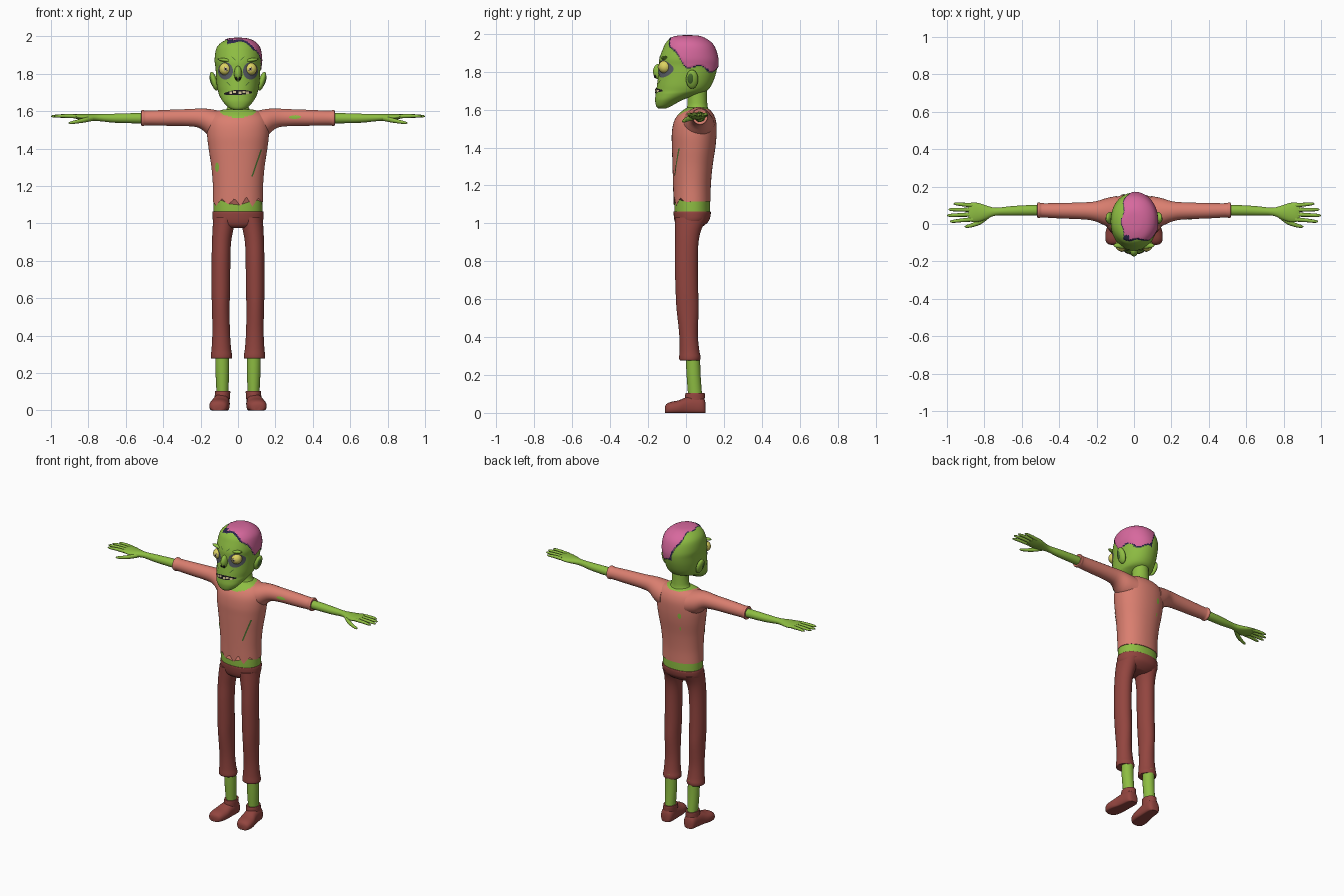
import bpy, bmesh, math
from mathutils import Vector
from mathutils.bvhtree import BVHTree


def material(name, *rgb):
    m = bpy.data.materials.new(name)
    m.diffuse_color = (*rgb, 1)
    return m


SKIN = material("green skin", 0.27, 0.51, 0.055)
SHIRT = material("salmon sweater", 0.70, 0.21, 0.16)
PANTS = material("maroon cloth", 0.29, 0.06, 0.05)
BRAIN = material("pink brain", 0.68, 0.14, 0.34)
NAVY = material("dark navy", 0.025, 0.02, 0.07)
YELLOW = material("eye yellow", 0.72, 0.65, 0.12)
BLACK = material("near black", 0.012, 0.01, 0.012)
TEETH = material("tooth cream", 0.66, 0.56, 0.30)
SHADE = material("eye socket grey", 0.10, 0.11, 0.13)
DARK = material("dark green", 0.07, 0.16, 0.03)


def finish(name, bm, mats, mirror=False, rule=None):
    bmesh.ops.recalc_face_normals(bm, faces=bm.faces)
    me = bpy.data.meshes.new(name)
    for m in mats:
        me.materials.append(m)
    for f in bm.faces:
        f.smooth = True
        if rule:
            f.material_index = rule(f.calc_center_median())
    bm.to_mesh(me)
    bm.free()
    me.set_sharp_from_angle(angle=math.radians(50))
    ob = bpy.data.objects.new(name, me)
    bpy.context.collection.objects.link(ob)
    if mirror:
        ob.modifiers.new("mirror", 'MIRROR').use_mirror_merge = False
    return ob


def smooth_rows(rows, sub):
    """Catmull-Rom interpolation between cross-sections."""
    out = []
    for i in range(len(rows) - 1):
        a, b, c, d = (rows[max(i - 1, 0)], rows[i], rows[i + 1],
                      rows[min(i + 2, len(rows) - 1)])
        for k in range(sub):
            t = k / sub
            out.append([0.5 * (2*q + (r - p)*t + (2*p - 5*q + 4*r - s)*t*t
                               + (3*q - p - 3*r + s)*t**3)
                        for p, q, r, s in zip(a, b, c, d)])
    return out + [list(rows[-1])]


def loft(name, rows, mats, axis='z', seg=32, sub=3, power=2.0, mirror=False,
         rule=None, warp=None, caps=True):
    """Rows are (position, centre1, centre2, radius1, radius2) along an axis."""
    bm = bmesh.new()
    rings = []
    for t, c1, c2, r1, r2 in smooth_rows(rows, sub):
        ring = []
        for k in range(seg):
            a = 2 * math.pi * k / seg
            c, s = math.cos(a), math.sin(a)
            p = c1 + r1 * math.copysign(abs(c) ** (2 / power), c)
            q = c2 + r2 * math.copysign(abs(s) ** (2 / power), s)
            co = Vector({'x': (t, p, q), 'y': (p, t, q), 'z': (p, q, t)}[axis])
            ring.append(bm.verts.new(warp(co) if warp else co))
        rings.append(ring)
    for a, b in zip(rings, rings[1:]):
        for k in range(seg):
            n = (k + 1) % seg
            bm.faces.new((a[k], a[n], b[n], b[k]))
    if caps:
        bm.faces.new(rings[0])
        bm.faces.new(rings[-1])
    return finish(name, bm, mats, mirror, rule)


def body(rows):
    """(z, centre x, half width, front y, back y) to loft rows."""
    return [(z, cx, (f + b) / 2, rx, (b - f) / 2) for z, cx, rx, f, b in rows]


def ball(name, loc, scale, mat, mirror=False, tilt=0.0):
    bm = bmesh.new()
    bmesh.ops.create_uvsphere(bm, u_segments=24, v_segments=16, radius=1)
    for v in bm.verts:
        x, y, z = (v.co[i] * scale[i] for i in range(3))
        v.co = Vector((x * math.cos(tilt) - z * math.sin(tilt), y,
                       x * math.sin(tilt) + z * math.cos(tilt))) + Vector(loc)
    return finish(name, bm, [mat], mirror)


def surface_y(ob, x, z, side=1):
    me = ob.data
    tree = BVHTree.FromPolygons([v.co for v in me.vertices],
                                [tuple(p.vertices) for p in me.polygons])
    return lambda x, z: tree.ray_cast(Vector((x, -side, z)), Vector((0, side, 0)))[0]


def decal(name, target, mat, shape, nu=16, nv=4, side=1, lift=0.004, mirror=False):
    """Thin plate projected onto a part; shape maps u, v in 0..1 to x, z."""
    hit = surface_y(target, 0, 0, side)
    bm = bmesh.new()
    grid = []
    for i in range(nu + 1):
        col = []
        for j in range(nv + 1):
            p = hit(*shape(i / nu, j / nv))
            col.append(bm.verts.new(p + Vector((0, -side * lift, 0))))
        grid.append(col)
    for a, b in zip(grid, grid[1:]):
        for j in range(nv):
            bm.faces.new((a[j], b[j], b[j + 1], a[j + 1]))
    bmesh.ops.remove_doubles(bm, verts=bm.verts, dist=1e-5)
    return finish(name, bm, [mat], mirror)


def disc(cx, cz, rx, rz):
    return lambda u, v: (cx + rx * v * math.cos(2 * math.pi * u),
                         cz + rz * v * math.sin(2 * math.pi * u))


def strip(x0, z0, x1, z1, w, bend=0.0):
    return lambda u, v: (x0 + (x1 - x0) * u,
                         z0 + (z1 - z0) * u + bend * 4 * u * (1 - u)
                         + (v - 0.5) * 2 * w * (0.25 + 3 * u * (1 - u)))


# head with exposed brain
def brain_margin(p):
    wob = 0.010 * math.sin(55 * p.y + 1) + 0.007 * math.sin(70 * p.x + 40 * p.z)
    low = 1.825 - 1.35 * p.y if p.y < 0 else 1.825 - 0.12 * p.y
    return min(p.x + 0.068 - 0.35 * (1.98 - p.z) + wob, p.z - low + wob, p.y + 0.085 + wob * 0.5)


def head_colour(p):
    m = brain_margin(p)
    if m < 0:
        return 0
    return 2 if m < 0.007 or (p.x < -0.025 and p.y < -0.06) else 1


def swell(p):
    c = Vector((0, 0.02, 1.83))
    return p + (p - c).normalized() * 0.005 if brain_margin(p) > 0.005 else p


head = loft("head", body([
    (1.606, 0, 0.025, -0.148, -0.105), (1.62, 0, 0.052, -0.158, -0.075),
    (1.65, 0, 0.080, -0.163, -0.02), (1.68, 0, 0.098, -0.160, 0.06),
    (1.70, 0, 0.105, -0.157, 0.11), (1.73, 0, 0.112, -0.153, 0.135),
    (1.78, 0, 0.117, -0.146, 0.155), (1.83, 0, 0.120, -0.143, 0.166),
    (1.87, 0, 0.125, -0.140, 0.166), (1.92, 0, 0.120, -0.122, 0.152),
    (1.95, 0, 0.107, -0.108, 0.132), (1.973, 0, 0.080, -0.085, 0.10),
    (1.985, 0, 0.045, -0.045, 0.065), (1.988, 0, 0.006, 0.0, 0.012)]),
    [SKIN, BRAIN, NAVY], seg=128, sub=7, power=2.1, rule=head_colour, warp=swell)
face = surface_y(head, 0, 0)
ball("nose", (0, -0.142, 1.80), (0.021, 0.032, 0.042), SKIN)
ball("nostril", (0.009, -0.163, 1.775), (0.006, 0.006, 0.009), BLACK, True)
ball("ear", (0.128, 0.032, 1.76), (0.018, 0.032, 0.052), SKIN, True, -0.3)
ball("ear_hollow", (0.139, 0.026, 1.762), (0.010, 0.018, 0.032), DARK, True, -0.3)
ball("brow", (0.064, face(0.064, 1.872).y + 0.006, 1.872), (0.046, 0.016, 0.010), SKIN, True, 0.15)

# eyes
ey = face(0.067, 1.825).y
decal("eye_socket", head, SHADE, disc(0.067, 1.815, 0.040, 0.046), 32, 5, mirror=True)
ball("eyeball", (0.067, ey + 0.008, 1.825), (0.034, 0.034, 0.034), YELLOW, True)
ball("iris", (0.066, ey - 0.024, 1.825), (0.011, 0.004, 0.011), TEETH, True)
ball("pupil", (0.066, ey - 0.026, 1.825), (0.006, 0.004, 0.006), BLACK, True)

# mouth and creases
decal("mouth", head, BLACK, strip(-0.076, 1.692, 0.076, 1.700, 0.014, 0.004), 40, 4)
for i, x in enumerate((-0.046, -0.026, 0.004, 0.024, 0.044)):
    decal(f"tooth_{i}", head, TEETH,
          lambda u, v, x=x: (x + 0.015 * u, 1.692 + 0.012 * v + (i % 2) * 0.004), 3, 2, lift=0.007)
decal("brow_crease", head, DARK, strip(0.012, 1.872, 0.035, 1.892, 0.003), 8, 2, mirror=True)
decal("cheek_crease", head, DARK, strip(0.040, 1.735, 0.062, 1.757, 0.003), 8, 2, mirror=True)

# neck
loft("neck", [(1.57, 0, 0.06, 0.088, 0.065), (1.605, 0, 0.06, 0.066, 0.057),
              (1.635, 0, 0.06, 0.054, 0.052), (1.74, 0, 0.06, 0.050, 0.050)], [SKIN])


# sweater with ragged hem and bare collar
def hem(p):
    w = min(1, max(0, (1.20 - p.z) / 0.085))
    tri = abs(((p.x + 0.02) / 0.065) % 1 - 0.5) * 4 - 1
    front = min(1, max(0, (0.03 - p.y) / 0.05))
    return p + Vector((0, 0, w * front * (0.028 * tri * (0.75 + 0.25 * math.sin(30 * p.x)))))


sweater = loft("sweater", body([
    (1.115, 0, 0.134, -0.066, 0.130), (1.20, 0, 0.134, -0.068, 0.131),
    (1.30, 0, 0.142, -0.071, 0.140), (1.40, 0, 0.157, -0.074, 0.155),
    (1.47, 0, 0.165, -0.075, 0.161), (1.53, 0, 0.164, -0.066, 0.160),
    (1.57, 0, 0.150, -0.045, 0.148), (1.597, 0, 0.118, -0.015, 0.128),
    (1.61, 0, 0.070, 0.005, 0.108)]), [SHIRT, SKIN], seg=128, sub=6, power=2.15, warp=hem,
    rule=lambda p: int(p.z > 1.563 + 3.2 * p.x * p.x + 0.25 * max(0, p.y)))
loft("waist_skin", body([(1.04, 0, 0.130, -0.061, 0.126), (1.10, 0, 0.130, -0.062, 0.126),
                         (1.19, 0, 0.128, -0.060, 0.124)]), [SKIN], seg=64, power=2.15)
sleeve = loft("sleeve", [
    (0.09, 0.062, 1.522, 0.088, 0.078), (0.15, 0.064, 1.537, 0.074, 0.074),
    (0.20, 0.067, 1.560, 0.055, 0.054), (0.26, 0.070, 1.565, 0.046, 0.046),
    (0.40, 0.071, 1.564, 0.041, 0.042), (0.49, 0.073, 1.563, 0.038, 0.039),
    (0.505, 0.074, 1.563, 0.041, 0.043), (0.517, 0.074, 1.563, 0.040, 0.041),
    (0.515, 0.074, 1.563, 0.028, 0.028)], [SHIRT], 'x', mirror=True)

# tears in the sweater
decal("sleeve_tear", sleeve, SKIN, strip(0.272, 1.567, 0.337, 1.569, 0.010), 12, 3)
decal("side_tear", sweater, SKIN, disc(-0.112, 1.30, 0.011, 0.026), 8, 2)
decal("chest_slash", sweater, DARK,
      lambda u, v: (0.075 + 0.05 * u + (v - 0.5) * 0.008, 1.25 + 0.145 * u), 12, 1)
decal("back_tear", sweater, SKIN, disc(-0.06, 1.45, 0.012, 0.020), 8, 2, side=-1)
decal("back_nick", sweater, SKIN, disc(-0.06, 1.36, 0.005, 0.014), 8, 2, side=-1)

# arms and hands
loft("forearm_and_palm", [
    (0.46, 0.073, 1.562, 0.028, 0.028), (0.56, 0.073, 1.562, 0.028, 0.027),
    (0.66, 0.070, 1.562, 0.025, 0.024), (0.74, 0.066, 1.565, 0.021, 0.019),
    (0.79, 0.062, 1.566, 0.037, 0.019), (0.83, 0.062, 1.568, 0.050, 0.017),
    (0.865, 0.063, 1.572, 0.052, 0.013), (0.885, 0.063, 1.573, 0.046, 0.008)],
    [SKIN], 'x', mirror=True)
for name, y0, y1, tip in (("index", 0.025, 0.014, 0.985), ("middle", 0.051, 0.046, 1.0),
                          ("ring", 0.076, 0.077, 0.992), ("little", 0.100, 0.108, 0.965)):
    mid = (0.86 + tip) / 2
    loft(name + "_finger", [
        (0.86, y0, 1.572, 0.012, 0.011), (mid, (y0 + y1) / 2, 1.574, 0.010, 0.010),
        (tip - 0.015, y1, 1.573, 0.008, 0.007), (tip, y1, 1.572, 0.002, 0.002)],
        [SKIN], 'x', 12, mirror=True)
loft("thumb", [(0.775, 0.045, 1.562, 0.014, 0.014), (0.82, 0.013, 1.552, 0.015, 0.013),
               (0.865, -0.006, 1.543, 0.011, 0.010), (0.895, -0.013, 1.538, 0.008, 0.007),
               (0.905, -0.014, 1.537, 0.002, 0.002)], [SKIN], 'x', 14, mirror=True)

# trousers
loft("hips", body([(0.975, 0, 0.07, -0.035, 0.075), (0.99, 0, 0.115, -0.052, 0.098),
                   (1.015, 0, 0.134, -0.061, 0.122), (1.045, 0, 0.137, -0.065, 0.130),
                   (1.062, 0, 0.135, -0.065, 0.130), (1.062, 0, 0.128, -0.058, 0.123)]),
     [PANTS], seg=48, power=2.15)
loft("trouser_leg", body([
    (1.03, 0.072, 0.060, -0.058, 0.115), (0.97, 0.080, 0.056, -0.057, 0.082),
    (0.90, 0.088, 0.051, -0.057, 0.066), (0.80, 0.091, 0.050, -0.059, 0.062),
    (0.65, 0.092, 0.050, -0.055, 0.064), (0.55, 0.092, 0.047, -0.050, 0.067),
    (0.42, 0.090, 0.047, -0.036, 0.062), (0.33, 0.089, 0.052, -0.034, 0.070),
    (0.295, 0.088, 0.057, -0.036, 0.077), (0.277, 0.088, 0.054, -0.032, 0.073),
    (0.279, 0.087, 0.035, -0.005, 0.070)]), [PANTS], mirror=True)

# shins and shoes
loft("shin", body([(0.31, 0.085, 0.037, -0.002, 0.074), (0.20, 0.084, 0.036, 0.003, 0.077),
                   (0.08, 0.083, 0.031, 0.012, 0.086)]), [SKIN], mirror=True)
loft("shoe", [(y, cx, top * 0.4, hw, top * 0.6) for y, cx, hw, top in (
    (-0.112, 0.106, 0.015, 0.030), (-0.104, 0.105, 0.038, 0.046), (-0.08, 0.103, 0.050, 0.058),
    (-0.04, 0.098, 0.053, 0.066), (0.0, 0.092, 0.047, 0.082), (0.04, 0.088, 0.044, 0.090),
    (0.08, 0.086, 0.041, 0.085), (0.098, 0.086, 0.031, 0.070), (0.104, 0.086, 0.014, 0.04))],
    [PANTS], 'y', power=2.3, mirror=True, warp=lambda p: Vector((p.x, p.y, max(0, p.z))))
loft("shoe_collar", body([(0.04, 0.086, 0.040, -0.008, 0.098), (0.085, 0.083, 0.041, -0.005, 0.099),
                          (0.104, 0.082, 0.040, -0.002, 0.098), (0.102, 0.082, 0.030, 0.01, 0.086)]),
     [PANTS], mirror=True)
